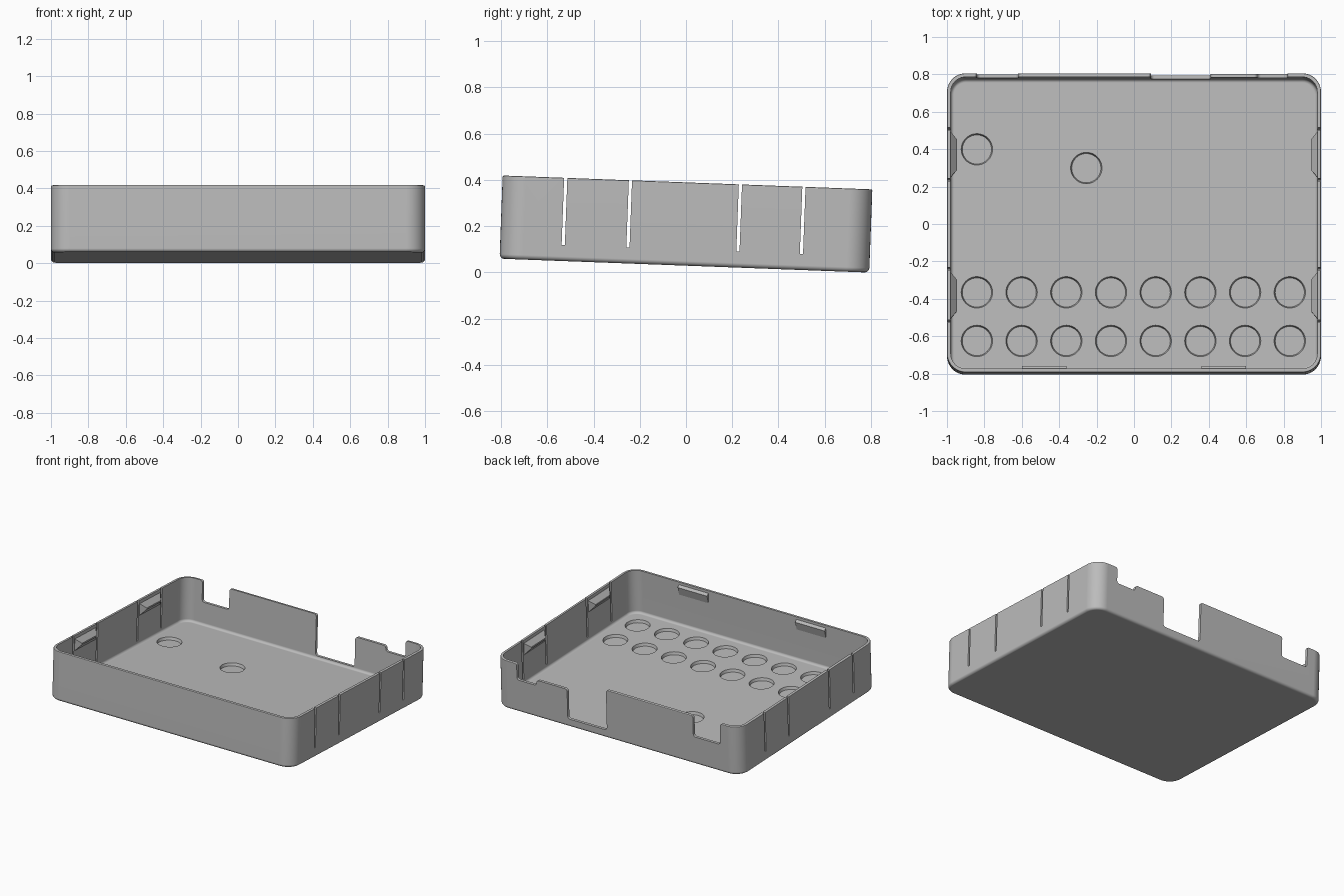
import bpy, bmesh, math
from mathutils import Matrix, Vector

if "Cube" in bpy.data.objects:
    bpy.data.objects.remove(bpy.data.objects["Cube"])

HALF_X, HALF_Y, HEIGHT = 1.0, 0.8, 0.36
WALL, FLOOR = 0.02, 0.04

grey = bpy.data.materials.new("plain_grey")
grey.use_nodes = True
COLOUR = (0.5, 0.5, 0.5, 1)
grey.diffuse_color = COLOUR
grey.node_tree.nodes["Principled BSDF"].inputs["Base Color"].default_value = COLOUR


def finish(bm, name):
    bmesh.ops.recalc_face_normals(bm, faces=bm.faces[:])
    mesh = bpy.data.meshes.new(name)
    bm.to_mesh(mesh)
    bm.free()
    mesh.materials.append(grey)
    obj = bpy.data.objects.new(name, mesh)
    bpy.context.collection.objects.link(obj)
    return obj


def add_box(bm, centre, size):
    m = Matrix.Translation(centre) @ Matrix.Diagonal((*size, 1))
    bmesh.ops.create_cube(bm, size=1, matrix=m)


def rounded_tub(name, hx, hy, z0, z1, radius, bottom, top=0):
    """Box with round upright corners, rounded bottom edge and optional top chamfer."""
    bm = bmesh.new()
    add_box(bm, (0, 0, (z0 + z1) / 2), (2 * hx, 2 * hy, z1 - z0))
    upright = [e for e in bm.edges if abs(e.verts[0].co.z - e.verts[1].co.z) > 0.01]
    bmesh.ops.bevel(bm, geom=upright, offset=radius, segments=10, profile=0.5, affect='EDGES')
    for z, width, segs in ((z0, bottom, 4), (z1, top, 2)):
        if width:
            rim = [e for e in bm.edges if all(abs(v.co.z - z) < 1e-4 for v in e.verts)]
            bmesh.ops.bevel(bm, geom=rim, offset=width, segments=segs, profile=0.5, affect='EDGES')
    return finish(bm, name)


def cut(target, cutter):
    cutter.hide_render = True
    mod = target.modifiers.new("cut", 'BOOLEAN')
    mod.operation, mod.solver, mod.object = 'DIFFERENCE', 'EXACT', cutter
    bpy.context.view_layer.objects.active = target
    bpy.ops.object.modifier_apply(modifier=mod.name)
    bpy.data.objects.remove(cutter)


def hull(name, points):
    bm = bmesh.new()
    for p in points:
        bm.verts.new(p)
    bmesh.ops.convex_hull(bm, input=bm.verts[:])
    bmesh.ops.dissolve_limit(bm, angle_limit=0.01, verts=bm.verts[:], edges=bm.edges[:])
    return finish(bm, name)


# Hollow tray
tray = rounded_tub("tray", HALF_X, HALF_Y, 0, HEIGHT, 0.1, 0.02, 0.006)
cut(tray, rounded_tub("cavity", HALF_X - WALL, HALF_Y - WALL, FLOOR, 0.6, 0.08, 0.018))

# Round pockets in the floor: two rows of eight and two single ones
spots = [(-0.84 + 0.239 * i, y) for i in range(8) for y in (-0.36, -0.62)]
spots += [(-0.84, 0.405), (-0.255, 0.305)]
bm = bmesh.new()
for x, y in spots:
    bmesh.ops.create_cone(bm, cap_ends=True, segments=40, radius1=0.078, radius2=0.09,
                          depth=0.04, matrix=Matrix.Translation((x, y, FLOOR)))
cut(tray, finish(bm, "pockets"))

# Slits in both side walls
SLITS = (-0.527, -0.247, 0.229, 0.504)
bm = bmesh.new()
for side in (-1, 1):
    for y in SLITS:
        add_box(bm, (side, y, 0.27), (0.1, 0.014, 0.4))
cut(tray, finish(bm, "slits"))

# Port openings in the back wall, one rounded stepped profile
RIM = HEIGHT + 0.001
profile = [(-0.9, 0.5), (-0.9, RIM), (-0.84, RIM), (-0.84, 0.205), (-0.62, 0.205), (-0.62, RIM),
           (0.09, RIM), (0.09, 0.06), (0.41, 0.06), (0.41, 0.28), (0.66, 0.28), (0.66, 0.24),
           (0.82, 0.24), (0.82, RIM), (0.88, RIM), (0.88, 0.5)]
bm = bmesh.new()
bm.faces.new([bm.verts.new((x, HALF_Y - 0.06, z)) for x, z in profile])
bmesh.ops.bevel(bm, geom=bm.verts[:], offset=0.019, segments=4, profile=0.5, affect='VERTICES')
ext = bmesh.ops.extrude_face_region(bm, geom=bm.faces[:])
moved = [g for g in ext["geom"] if isinstance(g, bmesh.types.BMVert)]
bmesh.ops.translate(bm, verts=moved, vec=(0, 0.15, 0))
cut(tray, finish(bm, "ports"))

parts = [tray]

# Wedge clips on the side walls, between each pair of slits
for side, label in ((1, "left"), (-1, "right")):
    for y0, y1, place in ((*SLITS[:2], "front"), (*SLITS[2:], "back")):
        wall = side * (HALF_X - WALL + 0.004)
        peak = side * (HALF_X - WALL - 0.033)
        pts = [(wall, y, z) for y in (y0 + 0.012, y1 - 0.012) for z in (0.245, 0.34)]
        pts += [(peak, y, z) for y in (y0 + 0.055, y1 - 0.055) for z in (0.29, 0.3)]
        parts.append(hull(f"{place}_{label}_clip", pts))

# Shallow tabs inside the front wall
for side, label in ((1, "left"), (-1, "right")):
    inner = -HALF_Y + WALL
    pts = [(side * x, inner + dy, z) for x in (0.36, 0.6)
           for dy, z in ((-0.004, 0.25), (-0.004, 0.345), (0.015, 0.325))]
    parts.append(hull(f"front_{label}_tab", pts))

# Tilt the whole tray so that its front edge is raised
angle = math.asin(0.0375)
tilt = Matrix.Translation((0, -0.007, 0.0295)) @ Matrix.Rotation(-angle, 4, 'X')
for obj in parts:
    obj.data.transform(tilt)

# Smooth the rounded parts, keeping edges sharp
bpy.ops.object.select_all(action='DESELECT')
tray.select_set(True)
bpy.context.view_layer.objects.active = tray
bpy.ops.object.shade_smooth_by_angle(angle=math.radians(30))
weighted = tray.modifiers.new("flat_walls", 'WEIGHTED_NORMAL')
weighted.keep_sharp = True
